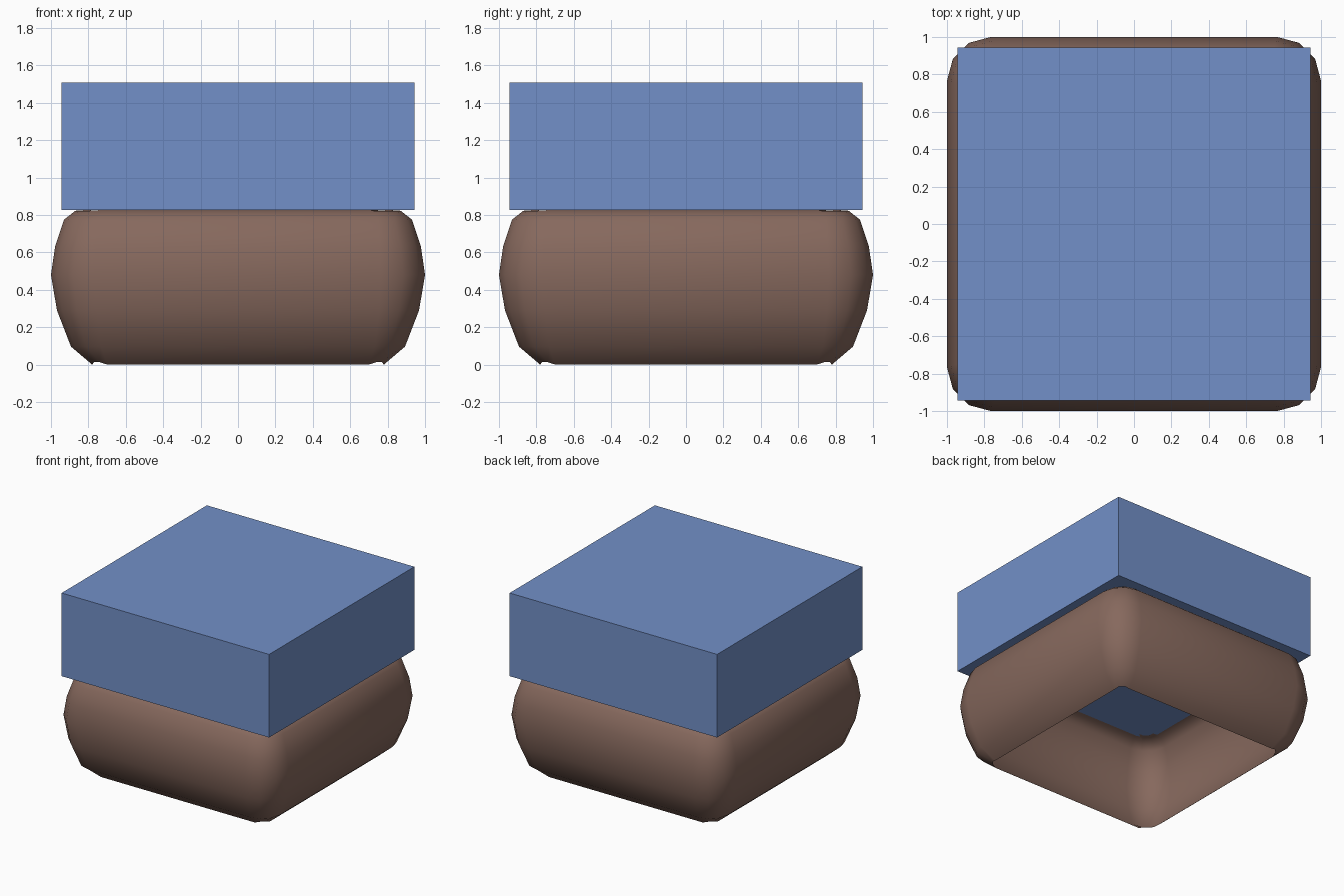
import bpy, bmesh, math

if "Cube" in bpy.data.objects:
    bpy.data.objects.remove(bpy.data.objects["Cube"])


def paint(obj, name, rgb):
    mat = bpy.data.materials.new(name)
    mat.diffuse_color = (*rgb, 1.0)
    mat.use_nodes = True
    mat.node_tree.nodes["Principled BSDF"].inputs["Base Color"].default_value = mat.diffuse_color
    obj.data.materials.append(mat)


# Block on top
bpy.ops.mesh.primitive_cube_add(size=1, location=(0, 0, 1.167))
block = bpy.context.object
block.name = "top_block"
block.scale = (1.886, 1.886, 0.683)
bpy.ops.object.transform_apply(location=False, rotation=False, scale=True)
paint(block, "blue", (0.17, 0.28, 0.58))

# Bulging open shell: (half width, height) from bottom rim to top rim
PROFILE = [(0.78, 0.0), (0.893, 0.096), (0.968, 0.29), (1.0, 0.48),
           (0.978, 0.63), (0.93, 0.775), (0.87, 0.822), (0.79, 0.828)]
STEPS = 3  # facets per rounded corner


def ring(bm, half, z, lift):
    straight = 0.765 - (1 - half) * 0.3
    radius = half - straight
    verts = []
    for q in range(4):
        base = q * math.pi / 2
        cx = straight * (1 if q in (0, 3) else -1)
        cy = straight * (1 if q in (0, 1) else -1)
        for s in range(STEPS + 1):
            a = base + s / STEPS * math.pi / 2
            dz = lift * math.sin(s / STEPS * math.pi)
            verts.append(bm.verts.new((cx + radius * math.cos(a),
                                       cy + radius * math.sin(a), z + dz)))
    return verts


bm = bmesh.new()
last = len(PROFILE) - 1
rings = [ring(bm, h, z, 0.015 if i == 0 else -0.01 if i == last else 0)
         for i, (h, z) in enumerate(PROFILE)]
for lo, hi in zip(rings, rings[1:]):
    n = len(lo)
    for i in range(n):
        j = (i + 1) % n
        bm.faces.new((lo[i], lo[j], hi[j], hi[i]))
mesh = bpy.data.meshes.new("base_shell")
bm.to_mesh(mesh)
bm.free()
shell = bpy.data.objects.new("base_shell", mesh)
bpy.context.collection.objects.link(shell)
for p in mesh.polygons:
    p.use_smooth = True
paint(shell, "brown", (0.24, 0.14, 0.11))
